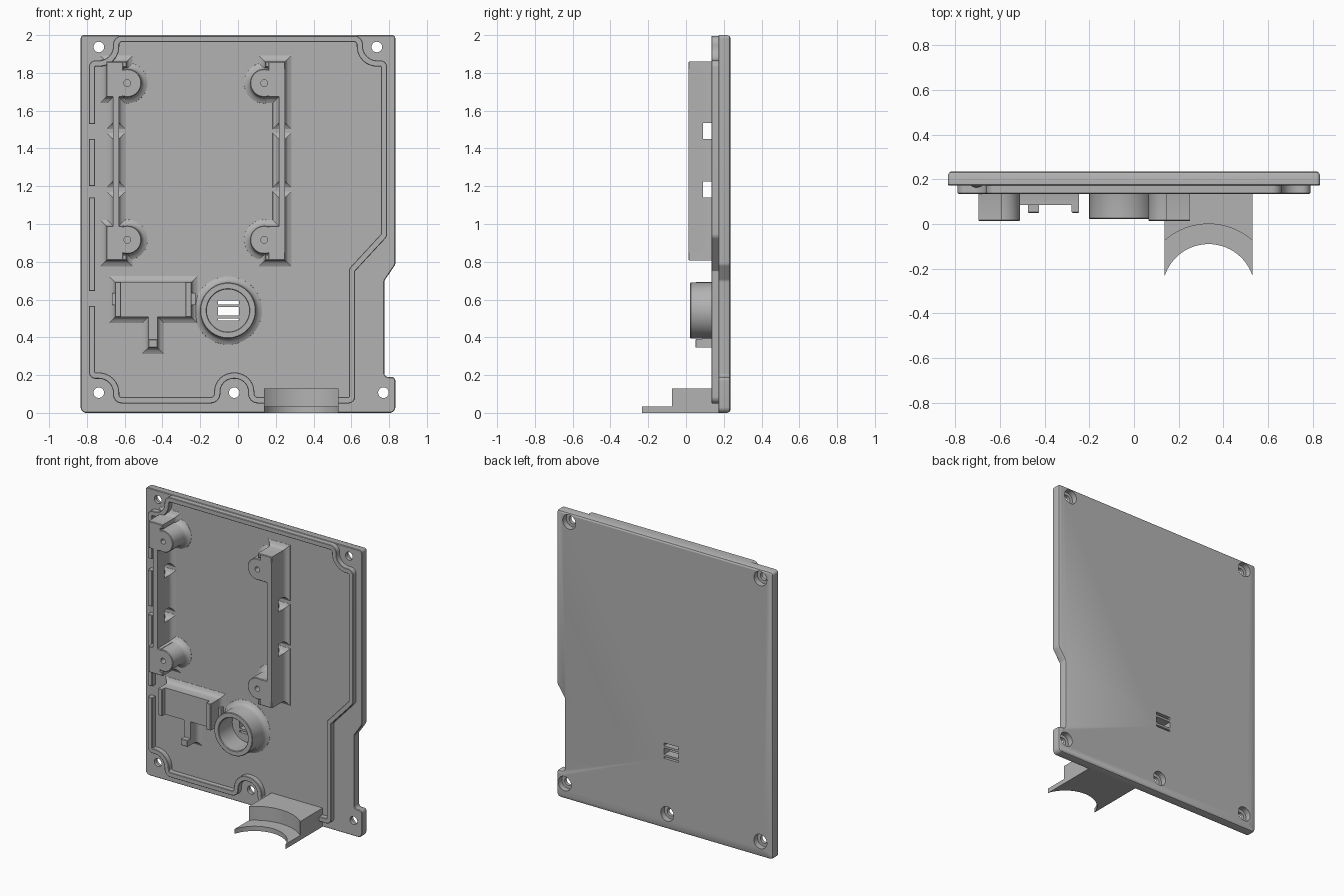
import bpy, bmesh, math
from mathutils import Vector

if "Cube" in bpy.data.objects:
    bpy.data.objects.remove(bpy.data.objects["Cube"])

grey = bpy.data.materials.new("plain grey")
grey.use_nodes = True
grey.diffuse_color = (0.45, 0.45, 0.45, 1)
grey.node_tree.nodes["Principled BSDF"].inputs["Base Color"].default_value = grey.diffuse_color

FLOOR = 0.172   # front face of the plate
BURY = 0.18     # parts end slightly inside the plate
SKIRT = [(0.135, 0), (0.15, 0.004), (0.163, 0.014), (0.171, 0.032), (BURY, 0.034)]


def circle(x, z, r, n=40):
    return [Vector((x + r * math.cos(2 * math.pi * i / n), z + r * math.sin(2 * math.pi * i / n)))
            for i in range(n)]


def rect(x0, x1, z0, z1):
    return [Vector(p) for p in ((x0, z0), (x1, z0), (x1, z1), (x0, z1))]


def rounded(points, closed=True, n=8):
    """Round each corner (x, z, radius) with an arc."""
    out = []
    for i, (x, z, r) in enumerate(points):
        p = Vector((x, z))
        if not r or (not closed and i in (0, len(points) - 1)):
            out.append(p)
            continue
        a = (Vector(points[i - 1][:2]) - p).normalized()
        b = (Vector(points[(i + 1) % len(points)][:2]) - p).normalized()
        half = a.angle(b) / 2
        c = p + (a + b).normalized() * r / math.sin(half)
        s, e = (p + v * r / math.tan(half) - c for v in (a, b))
        out += [c + s.lerp(e, k / n).normalized() * r for k in range(n + 1)]
    return out


def offset(pts, d, closed=True):
    """Move a counter-clockwise outline outward by d with mitred corners."""
    if not d:
        return pts
    out, last = [], len(pts) - 1
    for i, p in enumerate(pts):
        dirs = []
        if closed or i > 0:
            dirs.append((p - pts[i - 1]).normalized())
        if closed or i < last:
            dirs.append((pts[(i + 1) % (last + 1)] - p).normalized())
        n1, n2 = (Vector((v.y, -v.x)) for v in (dirs[0], dirs[-1]))
        out.append(p + (n1 + n2) * d / (1 + n1.dot(n2)))
    return out


def ribbon(path, half):
    return offset(path, half, False) + offset(path, -half, False)[::-1]


def loft(bm, pts, levels, upright=False, ring=False):
    """Stack offset copies of an outline; levels are (depth, offset)."""
    loops = []
    for h, d in levels:
        loops.append([bm.verts.new((p.x, p.y, h) if upright else (p.x, h, p.y))
                      for p in offset(pts, d)])
    n = len(pts)
    for a, b in zip(loops, loops[1:] + ([loops[0]] if ring else [])):
        for i in range(n):
            bm.faces.new((a[i], a[(i + 1) % n], b[(i + 1) % n], b[i]))
    if not ring:
        bm.faces.new(loops[0])
        bm.faces.new(loops[-1])


def build(name, *pieces):
    bm = bmesh.new()
    for outline, levels, *flags in pieces:
        loft(bm, outline, levels, **(flags[0] if flags else {}))
    bmesh.ops.recalc_face_normals(bm, faces=bm.faces)
    mesh = bpy.data.meshes.new(name)
    bm.to_mesh(mesh)
    bm.free()
    mesh.materials.append(grey)
    ob = bpy.data.objects.new(name, mesh)
    bpy.context.collection.objects.link(ob)
    return ob


# Base plate with a side notch and a softened back edge
plate_outline = rounded([(-.833, 0, .03), (.833, 0, .03), (.833, .19, .02), (.775, .19, .02),
                         (.775, .7, .03), (.833, .785, .03), (.833, 2, .018), (-.833, 2, .018)])
plate = build("base_plate", (plate_outline, [(FLOOR, -.004), (FLOOR + .004, 0), (.218, 0),
                                             (.23, -.005), (.235, -.014)]))

# Countersunk screw holes and speaker slots
screws = [(-.737, .107), (-.02, .107), (.77, .107), (.735, 1.937), (-.737, 1.937)]
drill = [(.1, 0), (.195, 0), (.195, .022), (.3, .022)]
slots = [(.488, .5), (.515, .56), (.575, .595)]
cutter = build("hole_cutter", *[(circle(x, z, .028, 32), drill) for x, z in screws],
               *[(rect(-.107, .005, a, b), [(.1, 0), (.3, 0)]) for a, b in slots])
cutter.hide_render = True
cut = plate.modifiers.new("holes", "BOOLEAN")
cut.object, cut.operation, cut.solver = cutter, "DIFFERENCE", "EXACT"
bpy.context.view_layer.objects.active = plate
bpy.ops.object.modifier_apply(modifier="holes")
bpy.data.objects.remove(cutter)

# Sealing rim, broken by gaps on one side
L, T, B, S = .773, 1.98, .067, .645
rim_path = rounded([(-L, .565, 0), (-L, .197, .02), (-S, .197, .09), (-S, B, .03),
                    (-.11, B, .035), (-.11, .197, .085), (.07, .197, .085), (.07, B, .035),
                    (.604, B, .02), (.604, .757, .02), (L, .94, .02), (L, 1.85, .02),
                    (S, 1.85, .09), (S, T, .03), (-S, T, .03), (-S, 1.85, .09),
                    (-L, 1.85, .02), (-L, 1.53, 0)], closed=False)
rim_levels = [(.135, -.003), (.138, 0), (BURY, 0)]
build("sealing_rim", (ribbon(rim_path, .0165), rim_levels),
      *[(rect(-L - .0165, -L + .0165, a, b), rim_levels) for a, b in ((.645, 1.14), (1.2, 1.45))])


# Mounting rails: wall with two cable openings, end blocks and drilled bosses
def rail(name, outer, way, wall, thick):
    def box(u0, u1, z0, z1):
        return rect(*sorted((outer + way * u0, outer + way * u1)), z0, z1)
    top = .013
    pieces = [(box(wall, wall + thick, .85, 1.82), [(top, 0), (.09, 0)])]
    for z0, z1 in ((.85, 1.14), (1.225, 1.45), (1.535, 1.82)):
        pieces.append((box(wall, wall + thick, z0, z1), [(.09, 0)] + SKIRT))
    for zb, z0, z1 in ((.916, .808, .99), (1.746, 1.672, 1.86)):
        pieces.append((box(0, .09, z0, z1), [(top, -.004), (top + .004, 0)] + SKIRT))
        zc = z0 if zb < 1 else z1
        pieces.append((box(.085, .107, *sorted((zc, zc + (.03 if zb < 1 else -.03)))),
                       [(top, -.004), (top + .004, 0)] + SKIRT))
        pieces.append((circle(outer + way * .111, zb, .075),
                       [(.1, -.057), (top, -.057), (top, -.004), (top + .004, 0)] + SKIRT))
    build(name, *pieces)


rail("right_mounting_rail", -.697, 1, .035, .032)
rail("left_mounting_rail", .25, -1, 0, .034)

# Round speaker cup
build("speaker_cup", (circle(-.053, .542, .148, 64),
                      [(BURY, -.036), (.026, -.036), (.022, -.032), (.022, -.004), (.026, 0)] + SKIRT,
                      {"ring": True}))

# Switch holder with end ridges, side clips and a stem ending in a knob
build("switch_holder",
      (rect(-.63, -.255, .507, .692), [(.085, 0)] + SKIRT),
      (rect(-.651, -.62, .507, .692), [(.05, -.003), (.053, 0)] + SKIRT),
      (rect(-.279, -.246, .507, .692), [(.05, -.003), (.053, 0)] + SKIRT),
      (rect(-.667, -.226, .57, .635), [(.135, 0), (BURY, 0)]),
      (rect(-.475, -.425, .345, .52), [(.085, 0)] + SKIRT),
      (rect(-.475, -.425, .345, .39), [(.05, -.003), (.053, 0), (.1, 0)]))


# Curved cradle: low shelf and higher block with concentric hollow fronts
def hollow_front(radius, half=.197, cx=.334, cy=-.297, n=32):
    reach = math.asin(half / radius)
    arc = [(cx + radius * math.sin(a), cy + radius * math.cos(a))
           for a in (reach * (2 * i / n - 1) for i in range(n + 1))]
    return [Vector(p) for p in arc + [(cx + half, BURY), (cx - half, BURY)]]


build("cradle", (hollow_front(.207), [(0, 0), (.033, 0)], {"upright": True}),
      (hollow_front(.297), [(.002, 0), (.13, 0)], {"upright": True}))

# Smooth the curved walls, keep edges crisp
bpy.context.view_layer.update()
for ob in bpy.context.scene.objects:
    ob.select_set(ob.type == "MESH")
bpy.context.view_layer.objects.active = plate
bpy.ops.object.shade_smooth_by_angle(angle=math.radians(32))
